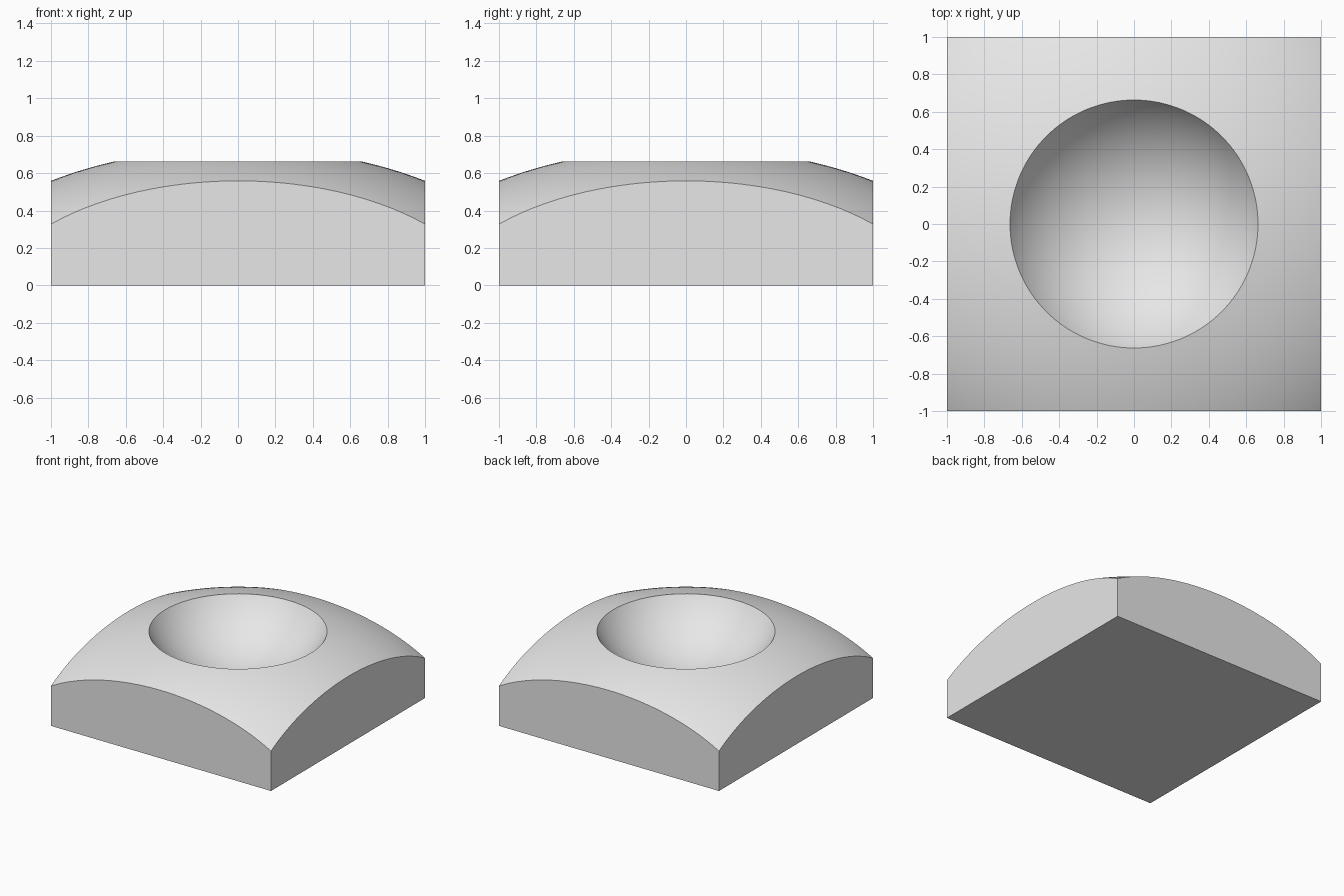
import bpy
import math

# Remove the default cube
cube = bpy.data.objects.get("Cube")
if cube:
    bpy.data.objects.remove(cube, do_unlink=True)

# Single plain material
GREY = (0.8, 0.8, 0.8, 1.0)
grey = bpy.data.materials.new("plain_grey")
grey.use_nodes = True
grey.diffuse_color = GREY
grey.node_tree.nodes["Principled BSDF"].inputs["Base Color"].default_value = GREY


def finish(obj, name):
    obj.name = name
    obj.data.materials.append(grey)
    bpy.ops.object.transform_apply(location=True, rotation=True, scale=True)
    return obj


def ball(name, centre_z, radius, height):
    """Round cutter, with its own half height."""
    bpy.ops.mesh.primitive_uv_sphere_add(segments=128, ring_count=96,
                                         location=(0, 0, centre_z))
    obj = bpy.context.object
    obj.scale = (radius, radius, height)
    obj.hide_render = True
    return finish(obj, name)


def cut(target, cutter, operation):
    """Apply a boolean and throw the cutter away."""
    mod = target.modifiers.new(operation.lower(), "BOOLEAN")
    mod.operation = operation
    mod.solver = "EXACT"
    mod.object = cutter
    bpy.context.view_layer.objects.active = target
    bpy.ops.object.modifier_apply(modifier=mod.name)
    bpy.data.objects.remove(cutter, do_unlink=True)


# Square block
bpy.ops.mesh.primitive_cube_add(size=2, location=(0, 0, 1))
block = finish(bpy.context.object, "domed_block")

# Domed top: a flattened sphere trims the block
dome_radius, dome_height = 1.72, 0.946
cut(block, ball("dome_cutter", -0.211, dome_radius, dome_height), "INTERSECT")

# Round bowl sunk into the dome
rim_radius, rim_z, bowl_radius = 0.663, 0.662, 0.78
bowl_z = rim_z + math.sqrt(bowl_radius ** 2 - rim_radius ** 2)
cut(block, ball("bowl_cutter", bowl_z, bowl_radius, bowl_radius), "DIFFERENCE")

# Smooth curved faces, crisp edges
bpy.ops.object.select_all(action="DESELECT")
block.select_set(True)
bpy.context.view_layer.objects.active = block
bpy.ops.object.shade_smooth_by_angle(angle=math.radians(20))
